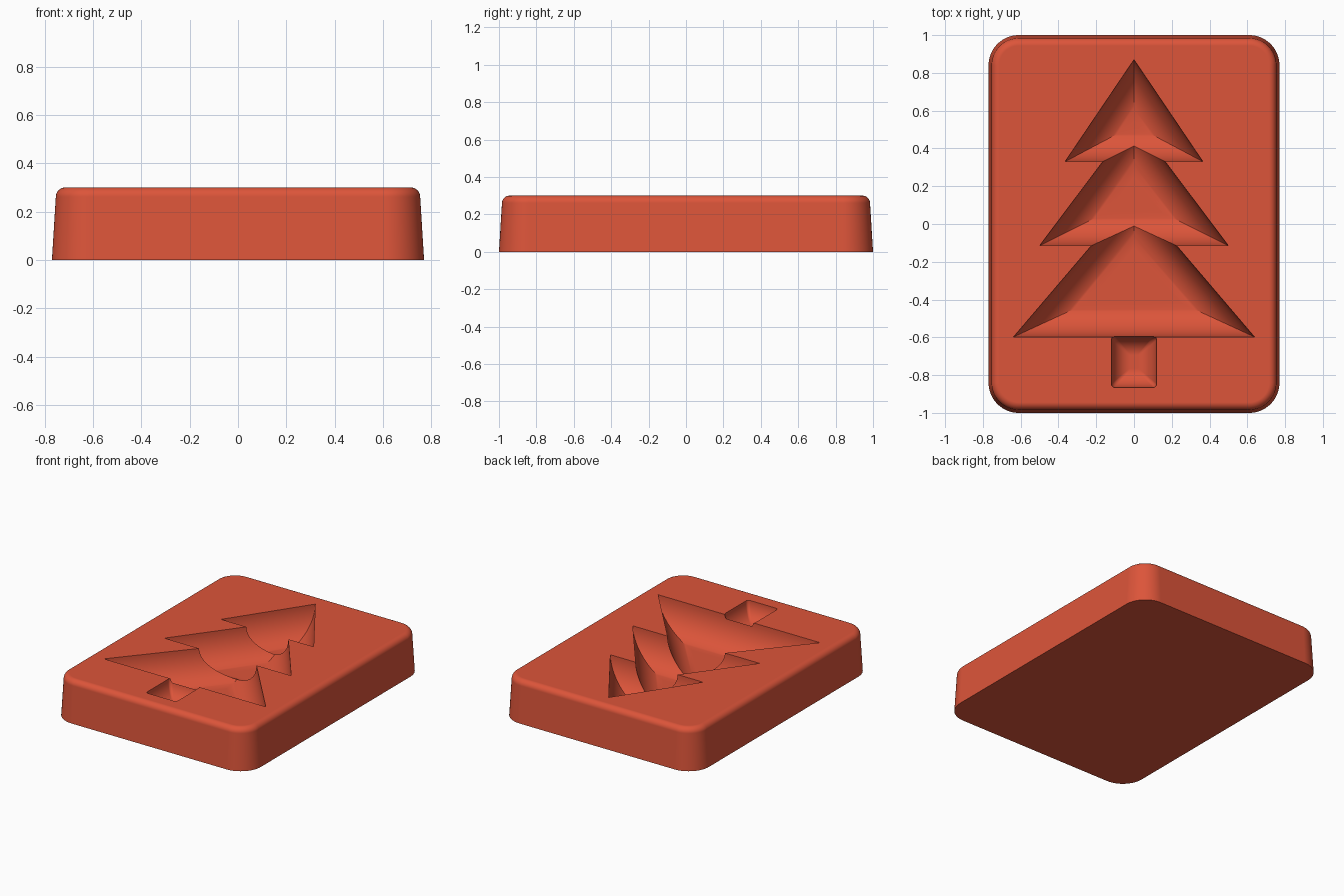
import bpy, bmesh
from math import sin, cos, pi, hypot

cube = bpy.data.objects.get("Cube")
if cube:
    bpy.data.objects.remove(cube, do_unlink=True)

HEIGHT = 0.30
STEPS = 24

clay = bpy.data.materials.new("terracotta_red")
clay.use_nodes = True
clay.diffuse_color = (0.72, 0.09, 0.042, 1)
clay.node_tree.nodes["Principled BSDF"].inputs["Base Color"].default_value = clay.diffuse_color


def rounded_rect(hx, hy, r, segments=16):
    """Counter-clockwise outline of a rectangle with rounded corners."""
    points = []
    for q, (sx, sy) in enumerate([(1, 1), (-1, 1), (-1, -1), (1, -1)]):
        for i in range(segments + 1):
            a = (q + i / segments) * pi / 2
            points.append((sx * (hx - r) + r * cos(a), sy * (hy - r) + r * sin(a)))
    return points


def loft(name, rings):
    """Closed solid through a stack of equal-length (outline, z) rings."""
    bm = bmesh.new()
    loops = [[bm.verts.new((x, y, z)) for x, y in outline] for outline, z in rings]
    for low, high in zip(loops, loops[1:]):
        n = len(low)
        for i in range(n):
            j = (i + 1) % n
            bm.faces.new((low[i], low[j], high[j], high[i]))
    bm.faces.new(loops[0][::-1])
    bm.faces.new(loops[-1])
    bmesh.ops.recalc_face_normals(bm, faces=bm.faces)
    mesh = bpy.data.meshes.new(name)
    bm.to_mesh(mesh)
    bm.free()
    mesh.materials.append(clay)
    obj = bpy.data.objects.new(name, mesh)
    bpy.context.collection.objects.link(obj)
    return obj


def cavity(name, outline_at, reach, depth):
    """Cutter whose walls curve inward by reach while dropping by depth."""
    rings = [(outline_at(0), HEIGHT + 0.1)]
    for i in range(STEPS + 1):
        a = i / STEPS * pi / 2
        rings.append((outline_at(reach * (1 - cos(a))), HEIGHT - depth * sin(a)))
    cutter = loft(name, rings)
    cutter.hide_render = True
    return cutter


def tier(name, apex_y, half_width, base_y):
    """Triangular branch tier, inset evenly towards its incentre."""
    h = apex_y - base_y
    inradius = half_width * h / (half_width + hypot(half_width, h))
    cy = base_y + inradius
    corners = [(0, apex_y), (-half_width, base_y), (half_width, base_y)]

    def outline(d):
        s = 1 - d / inradius
        return [(x * s, cy + (y - cy) * s) for x, y in corners]
    return cavity(name, outline, 0.18, 0.22)


def trunk(name, hx, hy, cy):
    corners = rounded_rect(hx, hy, 0.02, 5)

    def outline(d):
        return [(x * (1 - d / hx), cy + y * (1 - d / hy)) for x, y in corners]
    return cavity(name, outline, 0.10, 0.12)


# Block with drafted sides and a rounded top rim
FILLET, DRAFT = 0.04, 0.016
insets = [(0, 0)]
for i in range(13):
    a = i / 12 * pi / 2
    insets.append((DRAFT + FILLET * (1 - cos(a)), HEIGHT - FILLET + FILLET * sin(a)))
block = loft("mould_block", [(rounded_rect(0.77 - d, 1 - d, 0.16 - d), z) for d, z in insets])

# Tree-shaped recess
cutters = [
    tier("top_tier_cutter", 0.87, 0.365, 0.33),
    tier("middle_tier_cutter", 0.55, 0.50, -0.115),
    tier("bottom_tier_cutter", 0.15, 0.638, -0.598),
    trunk("trunk_cutter", 0.12, 0.136, -0.73),
]
bpy.ops.object.select_all(action='DESELECT')
bpy.context.view_layer.objects.active = block
block.select_set(True)
for cutter in cutters:
    mod = block.modifiers.new(cutter.name, 'BOOLEAN')
    mod.operation = 'DIFFERENCE'
    mod.solver = 'EXACT'
    mod.object = cutter
    bpy.ops.object.modifier_apply(modifier=mod.name)
    bpy.data.objects.remove(cutter, do_unlink=True)

# Smooth curves, crisp recess edges
bpy.ops.object.shade_smooth_by_angle(angle=pi / 7)
weighted = block.modifiers.new("weighted_normals", 'WEIGHTED_NORMAL')
weighted.keep_sharp = True
